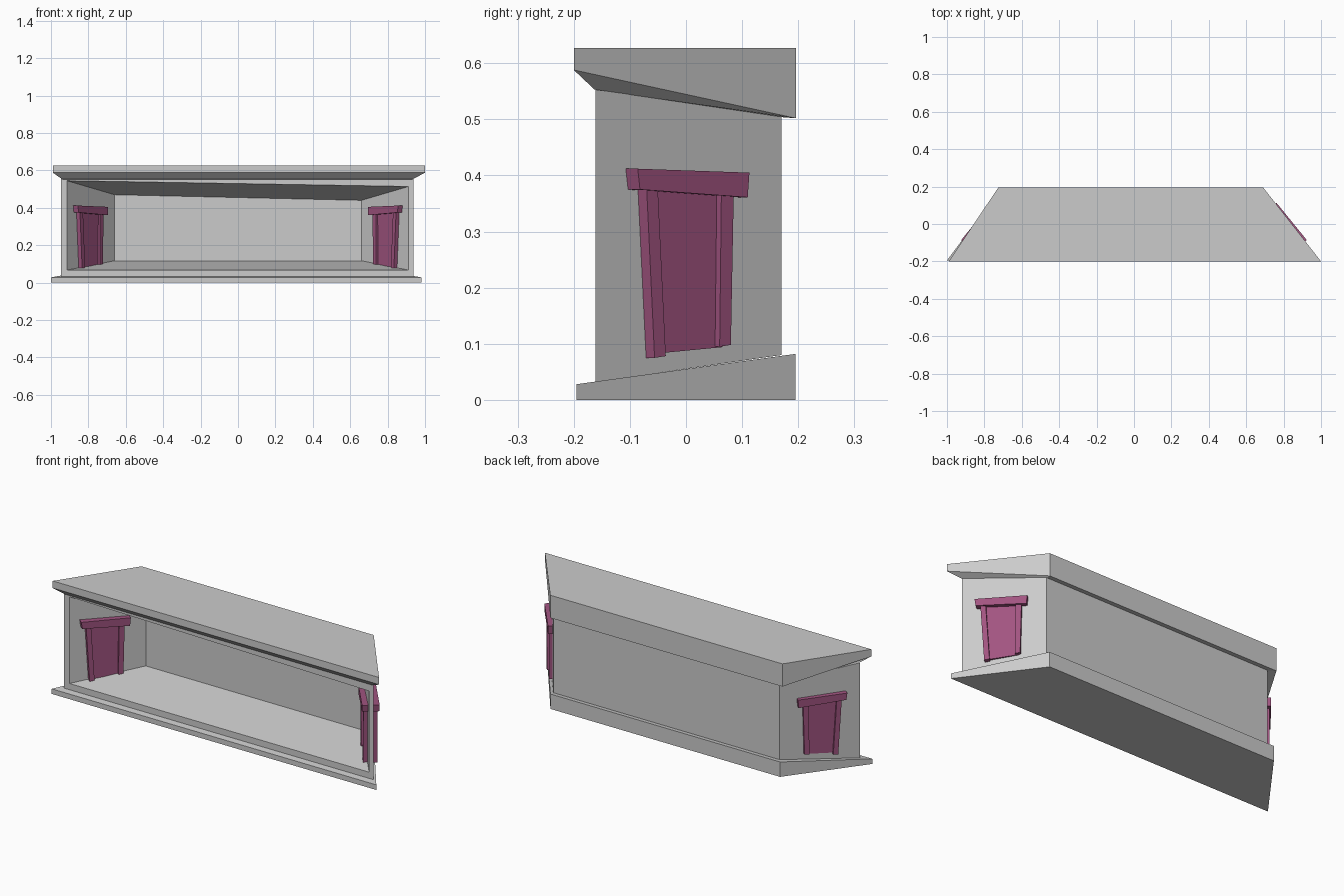
import bpy
from mathutils import Vector

if "Cube" in bpy.data.objects:
    bpy.data.objects.remove(bpy.data.objects["Cube"])


def loft(name, rings, material=None):
    """Closed solid through successive four-point rings, capped at both ends."""
    verts = [p for ring in rings for p in ring]
    faces = [(3, 2, 1, 0)]
    for r in range(len(rings) - 1):
        a, b = 4 * r, 4 * r + 4
        for i in range(4):
            j = (i + 1) % 4
            faces.append((a + i, a + j, b + j, b + i))
    e = len(verts) - 4
    faces.append((e, e + 1, e + 2, e + 3))
    mesh = bpy.data.meshes.new(name)
    mesh.from_pydata(verts, [], faces)
    # consistent outward normals
    import bmesh
    bm = bmesh.new()
    bm.from_mesh(mesh)
    bmesh.ops.recalc_face_normals(bm, faces=bm.faces)
    bm.to_mesh(mesh)
    bm.free()
    ob = bpy.data.objects.new(name, mesh)
    bpy.context.collection.objects.link(ob)
    if material:
        mesh.materials.append(material)
    return ob


def plan(xl, xr, yf, bl, br, yb, zf, zb):
    """Trapezoid in plan with separate front and back heights."""
    return [(xl, yf, zf), (xr, yf, zf), (br, yb, zb), (bl, yb, zb)]


def upright(xl, xr, y, z0, ztl, ztr):
    """Upright rectangle facing the front, top may slope sideways."""
    return [(xl, y, z0), (xr, y, z0), (xr, y, ztr), (xl, y, ztl)]


# sloping floor slab
loft("base_slab", [
    plan(-1.0, 0.98, -0.195, -0.71, 0.69, 0.195, 0, 0),
    plan(-1.0, 0.98, -0.195, -0.71, 0.69, 0.195, 0.028, 0.082)])

# roof slab with a bevelled, sloping underside
loft("roof_slab", [
    plan(-0.94, 0.935, -0.163, -0.69, 0.685, 0.17, 0.553, 0.504),
    plan(-0.99, 1.0, -0.2, -0.725, 0.69, 0.196, 0.588, 0.502),
    plan(-0.99, 1.0, -0.2, -0.725, 0.69, 0.196, 0.627, 0.627)])

# hollow room, open at the front
loft("room_walls", [
    upright(-0.66, 0.66, 0.14, 0.117, 0.47, 0.44),
    upright(-0.915, 0.912, -0.161, 0.067, 0.545, 0.514),
    upright(-0.947, 0.938, -0.161, 0.032, 0.556, 0.553),
    upright(-0.69, 0.69, 0.17, 0.08, 0.507, 0.507)])

# doors run through both side walls
purple = bpy.data.materials.new("door_purple")
purple.diffuse_color = (0.36, 0.09, 0.22, 1)
purple.use_nodes = True
purple.node_tree.nodes["Principled BSDF"].inputs["Base Color"].default_value = purple.diffuse_color
NORMAL = Vector((0.775, 0.631, 0))


def door_part(name, side, profile, half):
    """Extrude a (y, z) outline, as seen outside, through the slanted wall."""
    rings = []
    for offset in (-half, half):
        ring = []
        for y, z in profile:
            yc = y - NORMAL.y * half
            p = Vector((0.9275 - 0.814 * (yc + 0.16), yc, z)) + NORMAL * offset
            ring.append((p.x * side, p.y, p.z))
        rings.append(ring)
    loft(name, rings, purple)


PARTS = [
    ("door_panel", [(-0.05, 0.083), (0.065, 0.094), (0.068, 0.372), (-0.062, 0.375)], 0.023),
    ("front_jamb", [(-0.056, 0.075), (-0.036, 0.078), (-0.050, 0.372), (-0.070, 0.375)], 0.036),
    ("back_jamb", [(0.060, 0.095), (0.080, 0.098), (0.085, 0.365), (0.063, 0.368)], 0.036),
    ("lintel", [(-0.082, 0.375), (0.110, 0.361), (0.113, 0.405), (-0.086, 0.412)], 0.044),
]
for side, label in ((-1, "left"), (1, "right")):
    for part, profile, half in PARTS:
        door_part(f"{label}_{part}", side, profile, half)
